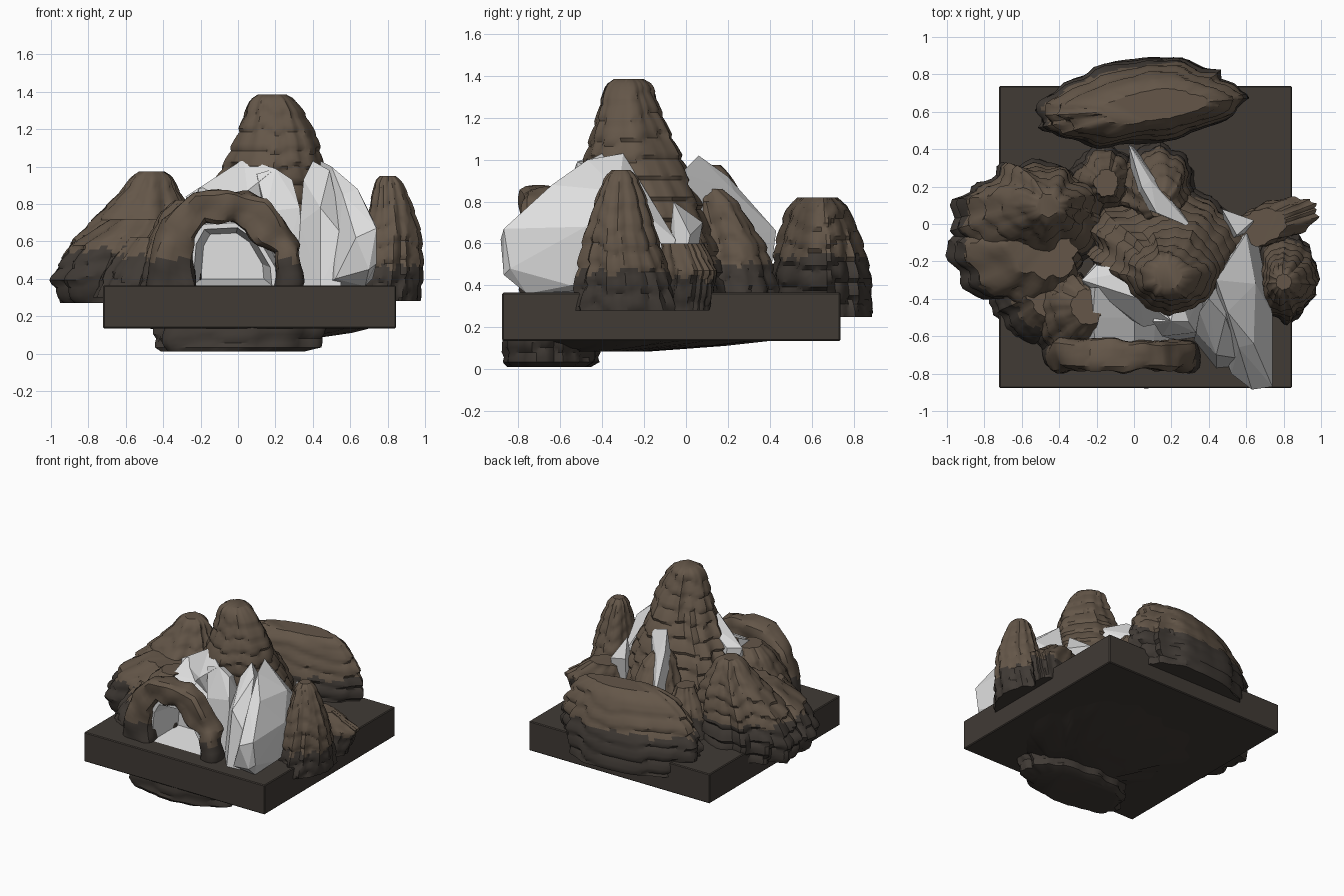
import bpy
import bmesh
import math
from mathutils import Vector, noise

default_cube = bpy.data.objects.get("Cube")
if default_cube:
    bpy.data.objects.remove(default_cube, do_unlink=True)


def make_material(name, colour):
    material = bpy.data.materials.new(name)
    material.use_nodes = True
    material.diffuse_color = (*colour, 1)
    material.node_tree.nodes["Principled BSDF"].inputs["Base Color"].default_value = (*colour, 1)
    return material


BROWN = make_material("brown rock", (0.128, 0.094, 0.066))
DARK = make_material("dark rock", (0.052, 0.043, 0.036))
WHITE = make_material("pale crystal", (0.75, 0.75, 0.75))


def finish(name, bm, materials, smooth=False):
    bmesh.ops.recalc_face_normals(bm, faces=bm.faces)
    mesh = bpy.data.meshes.new(name)
    bm.to_mesh(mesh)
    bm.free()
    for material in materials:
        mesh.materials.append(material)
    obj = bpy.data.objects.new(name, mesh)
    bpy.context.collection.objects.link(obj)
    if smooth:
        bpy.ops.object.select_all(action="DESELECT")
        obj.select_set(True)
        bpy.context.view_layer.objects.active = obj
        bpy.ops.object.shade_smooth_by_angle(angle=math.radians(35))
    return obj


def skin(bm, rings, cap_start=True, cap_end=True):
    """Join equal rings of points into a surface."""
    loops = [[bm.verts.new(p) for p in ring] for ring in rings]
    count = len(loops[0])
    for low, high in zip(loops, loops[1:]):
        for i in range(count):
            j = (i + 1) % count
            bm.faces.new((low[i], low[j], high[j], high[i]))
    if cap_start:
        bm.faces.new(loops[0][::-1])
    if cap_end:
        bm.faces.new(loops[-1])


def paint_dark_below(bm, height):
    for face in bm.faces:
        c = face.calc_center_median()
        ragged = 0.05 * noise.noise(Vector((c.x, c.y, 0)) * 14)
        face.material_index = 1 if c.z < height + ragged else 0


def blend(table, z):
    """Interpolate rows that begin with a height."""
    for a, b in zip(table, table[1:]):
        if z <= b[0]:
            t = (z - a[0]) / (b[0] - a[0])
            return [p + (q - p) * t for p, q in zip(a[1:], b[1:])]
    return table[-1][1:]


def rock(name, table, dark=0.5, turn=0, rough=1.0, sides=64):
    """Terraced rock from rows of height, centre x, centre y, radius x, radius y."""
    bottom, top = table[0][0], table[-1][0]
    levels = max(5, int((top - bottom) / 0.02))
    seed = Vector((table[0][1] * 9, table[0][2] * 9, 0))
    cos_t, sin_t = math.cos(math.radians(turn)), math.sin(math.radians(turn))
    rings = []
    for k in range(levels + 1):
        z = bottom + (top - bottom) * k / levels
        cx, cy, rx, ry = blend(table, z)
        ring = []
        for i in range(sides):
            a = math.tau * i / sides
            c, s = math.cos(a), math.sin(a)
            lobes = noise.noise(Vector((c * 1.6, s * 1.6, z)) + seed)
            ribs = noise.noise(Vector((c * 4, s * 4, z * 2)) + seed)
            step = (z / 0.1 + 0.8 * lobes) % 1
            terrace = 0.4 - step ** 3
            r = 1 + rough * (0.14 * lobes + 0.15 * ribs + 0.08 * terrace)
            x, y = c * rx * r, s * ry * r
            ring.append((cx + x * cos_t - y * sin_t, cy + x * sin_t + y * cos_t, z))
        rings.append(ring)
    bm = bmesh.new()
    skin(bm, rings)
    paint_dark_below(bm, dark)
    return finish(name, bm, (BROWN, DARK), True)


def crystal(name, points):
    """Faceted crystal wrapped around its corner points."""
    bm = bmesh.new()
    for p in points:
        bm.verts.new(p)
    bmesh.ops.convex_hull(bm, input=bm.verts)
    bmesh.ops.delete(bm, geom=[v for v in bm.verts if not v.link_faces], context="VERTS")
    return finish(name, bm, (WHITE,))


# Square base slab
bm = bmesh.new()
bmesh.ops.create_cube(bm, size=1)
for v in bm.verts:
    v.co = (0.062 + v.co.x * 1.565, -0.07 + v.co.y * 1.615, 0.25 + v.co.z * 0.23)
bmesh.ops.bevel(bm, geom=bm.edges[:], offset=0.006, segments=1, affect="EDGES")
finish("base_slab", bm, (DARK,))

# Rough underside
rock("underside_lump", [(0.01, -0.02, -0.66, 0.37, 0.18), (0.03, 0.01, -0.65, 0.43, 0.21),
                        (0.15, 0.03, -0.65, 0.45, 0.21)], dark=0.5, rough=0.8)
rock("underside_swell", [(0.085, 0.1, -0.4, 0.3, 0.22), (0.11, 0.12, -0.25, 0.45, 0.4),
                         (0.15, 0.1, -0.1, 0.65, 0.6)], dark=0.5)

# Tall central peak
rock("main_peak", [(0.3, 0.16, -0.1, 0.42, 0.29), (0.6, 0.16, -0.14, 0.41, 0.27),
                   (0.8, 0.17, -0.18, 0.35, 0.25), (1, 0.19, -0.24, 0.25, 0.23),
                   (1.15, 0.2, -0.26, 0.2, 0.18), (1.3, 0.19, -0.275, 0.14, 0.13),
                   (1.36, 0.18, -0.275, 0.11, 0.11), (1.385, 0.18, -0.275, 0.07, 0.07)])
rock("back_ridge", [(0.3, 0.12, 0.2, 0.22, 0.24), (0.6, 0.12, 0.18, 0.17, 0.18),
                    (0.8, 0.14, 0.12, 0.11, 0.12), (0.86, 0.14, 0.1, 0.06, 0.07)])
rock("back_foot", [(0.3, -0.16, 0.24, 0.19, 0.19), (0.55, -0.16, 0.24, 0.13, 0.14),
                   (0.72, -0.15, 0.22, 0.06, 0.07)])

# Rocks beside and behind the cave
rock("side_peak", [(0.27, -0.54, 0.04, 0.36, 0.28), (0.42, -0.55, 0.03, 0.39, 0.31),
                   (0.6, -0.53, 0.05, 0.34, 0.27), (0.75, -0.5, 0.09, 0.24, 0.2),
                   (0.88, -0.47, 0.1, 0.14, 0.13), (0.95, -0.46, 0.1, 0.1, 0.09),
                   (0.975, -0.46, 0.1, 0.06, 0.06)], dark=0.56)
rock("side_shelf", [(0.27, -0.63, -0.19, 0.3, 0.2), (0.4, -0.63, -0.2, 0.36, 0.25),
                    (0.58, -0.58, -0.2, 0.3, 0.22), (0.72, -0.48, -0.15, 0.18, 0.14)],
     dark=0.55, turn=-25)
rock("front_foot", [(0.3, -0.55, -0.44, 0.22, 0.2), (0.45, -0.52, -0.42, 0.2, 0.17),
                    (0.62, -0.46, -0.38, 0.12, 0.1)], dark=0.52, turn=-35)
rock("cave_mound", [(0.33, -0.39, -0.48, 0.17, 0.25), (0.6, -0.35, -0.46, 0.13, 0.2),
                    (0.76, -0.29, -0.44, 0.11, 0.14), (0.82, -0.25, -0.44, 0.08, 0.09)])

# Spire and low spur on the opposite side
rock("side_spire", [(0.28, 0.79, -0.28, 0.17, 0.24), (0.45, 0.81, -0.29, 0.16, 0.21),
                    (0.65, 0.82, -0.31, 0.14, 0.16), (0.82, 0.81, -0.31, 0.1, 0.11),
                    (0.92, 0.8, -0.31, 0.07, 0.07), (0.95, 0.8, -0.31, 0.04, 0.04)], dark=0.47)
rock("low_spur", [(0.28, 0.73, 0, 0.2, 0.11), (0.47, 0.75, 0.01, 0.26, 0.11),
                  (0.6, 0.67, -0.02, 0.16, 0.09)], dark=0.44, turn=17)

# Broad rock across the back
rock("back_rock", [(0.25, 0.04, 0.65, 0.49, 0.22), (0.45, 0.04, 0.64, 0.53, 0.22),
                   (0.62, 0.05, 0.635, 0.48, 0.18), (0.77, 0.07, 0.63, 0.38, 0.13),
                   (0.82, 0.1, 0.63, 0.28, 0.08)], dark=0.54, turn=8, rough=0.9)

# Rock arch over the cave mouth: x, z, thickness along the path
path = [(-0.38, 0.33, 0.13), (-0.36, 0.5, 0.11), (-0.31, 0.66, 0.1), (-0.2, 0.775, 0.09),
        (-0.02, 0.78, 0.09), (0.1, 0.75, 0.1), (0.18, 0.64, 0.085), (0.26, 0.56, 0.07),
        (0.27, 0.33, 0.07)]
rings = []
for k in range(len(path) * 5 - 4):
    i = min(k // 5, len(path) - 2)
    t = (k - 5 * i) / 5
    a, b = Vector(path[i]), Vector(path[i + 1])
    x, z, r = a.lerp(b, t)
    before, after = Vector(path[max(i - 1, 0)]), Vector(path[min(i + 2, len(path) - 1)])
    way = (b - before).lerp(after - a, t)
    normal = Vector((-way.y, 0, way.x)).normalized()
    ring = []
    for j in range(20):
        angle = math.tau * j / 20
        c, s = math.cos(angle), math.sin(angle)
        block = 1 / max(abs(c), abs(s)) ** 0.6
        side = (normal * c * r + Vector((0, 0.08 * s, 0))) * block
        point = Vector((x, -0.7, z)) + side
        ring.append(point + side * 0.4 * noise.noise(point * 9))
    rings.append(ring)
bm = bmesh.new()
skin(bm, rings)
paint_dark_below(bm, 0.5)
finish("cave_arch", bm, (BROWN, DARK), True)

# Hollow crystal lining the cave
mouth = [(-0.27, 0.35), (-0.25, 0.6), (-0.2, 0.69), (0, 0.7), (0.1, 0.63), (0.2, 0.46), (0.21, 0.35)]


def outline(y, scale, lift=0, tall=1.0):
    return [(-0.03 + (x + 0.03) * scale, y, 0.35 + lift + (z - 0.35) * scale * tall) for x, z in mouth]


bm = bmesh.new()
skin(bm, [outline(-0.34, 1.05, 0, 1.5), outline(-0.5, 1.12, 0, 1.2), outline(-0.72, 1),
          outline(-0.72, 0.88, 0.015), outline(-0.46, 0.7, 0.05)], cap_start=False)
finish("cave_crystal", bm, (WHITE,))

# Solid crystals around the peak
crystal("upper_crystal", [(0.03, -0.4, 1.04), (0.2, -0.52, 0.99), (-0.1, -0.33, 0.95),
                          (-0.28, -0.3, 0.84), (-0.24, -0.38, 0.6), (0.2, -0.44, 0.5),
                          (0, -0.25, 1), (-0.2, -0.22, 0.85), (-0.2, -0.2, 0.5), (0.05, -0.55, 0.87)])
crystal("middle_crystal", [(0.2, -0.52, 0.99), (0.29, -0.52, 0.93), (0.1, -0.52, 0.96),
                           (0.33, -0.58, 0.78), (0.15, -0.6, 0.76), (0.36, -0.6, 0.36),
                           (0.22, -0.62, 0.36), (0.4, -0.3, 0.4), (0.22, -0.3, 0.9)])
crystal("front_shard", [(0.4, -0.4, 1.03), (0.35, -0.47, 0.93), (0.49, -0.5, 0.98),
                        (0.33, -0.58, 0.7), (0.44, -0.7, 0.78), (0.57, -0.72, 0.62),
                        (0.32, -0.62, 0.36), (0.44, -0.77, 0.36), (0.55, -0.76, 0.36),
                        (0.5, -0.2, 0.6)])
crystal("leaning_crystal", [(0.44, -0.3, 1.03), (0.5, -0.47, 1), (0.65, -0.32, 0.85),
                            (0.64, -0.64, 0.88), (0.56, -0.66, 0.85), (0.74, -0.48, 0.68),
                            (0.74, -0.87, 0.67), (0.63, -0.885, 0.62), (0.74, -0.84, 0.48),
                            (0.7, -0.87, 0.45), (0.68, -0.76, 0.36), (0.52, -0.8, 0.4),
                            (0.45, -0.6, 0.36), (0.6, -0.05, 0.62), (0.66, -0.08, 0.4),
                            (0.4, -0.2, 0.4), (0.72, -0.55, 0.4)])
crystal("back_crystal", [(-0.03, 0.43, 0.66), (0, 0.41, 0.5), (0.33, 0, 0.6), (0.31, -0.02, 0.94),
                         (0.12, 0.06, 1.02), (0.04, 0.2, 0.92), (0.09, 0.23, 0.85), (0, 0.1, 0.5)])
crystal("small_crystal", [(0.47, 0.08, 0.7), (0.64, 0.02, 0.64), (0.55, -0.06, 0.8),
                          (0.5, 0.02, 0.35), (0.64, -0.04, 0.35), (0.5, -0.1, 0.4)])
